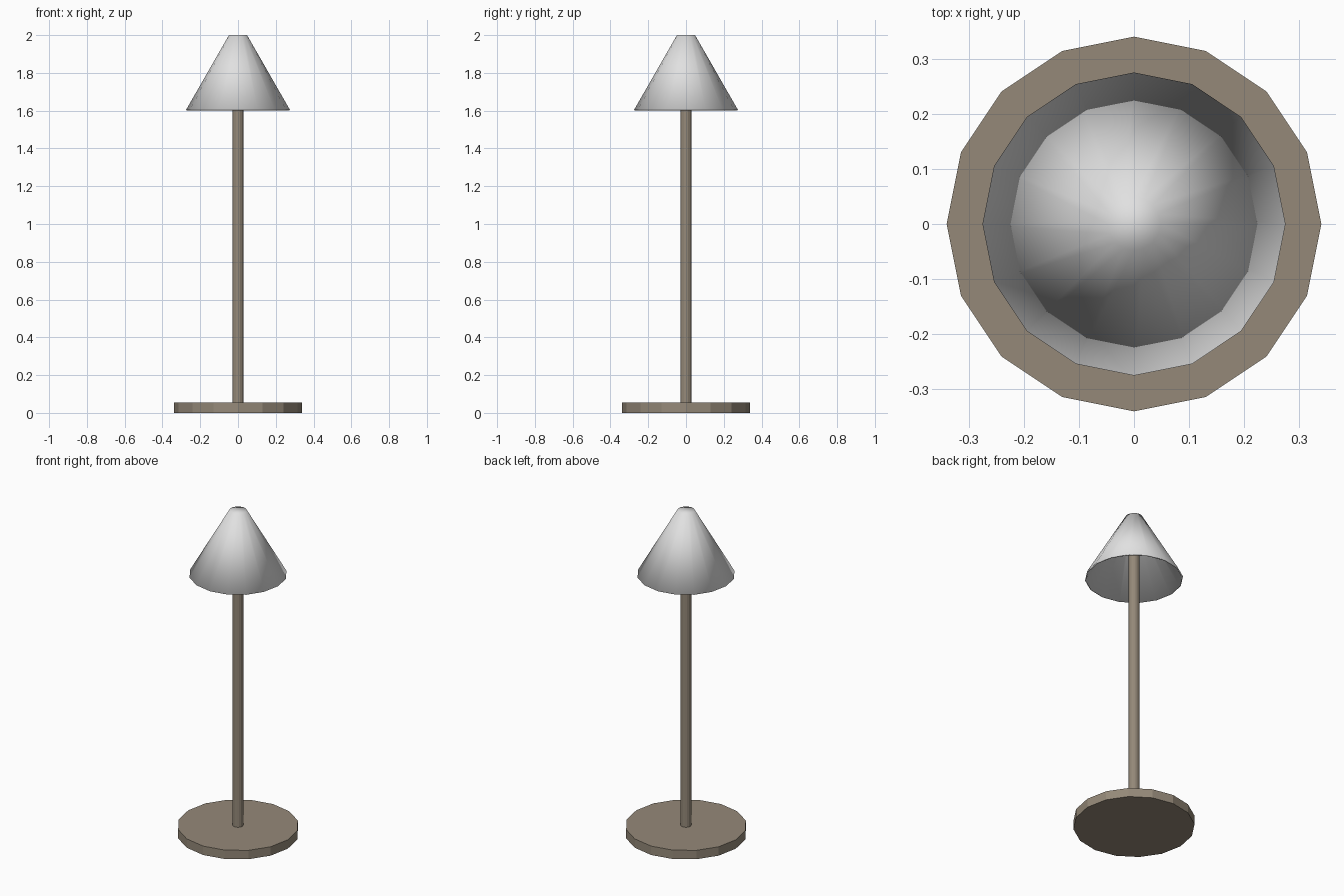
import bpy
import bmesh
import math

SIDES = 16


def make_material(name, rgb):
    mat = bpy.data.materials.new(name)
    mat.use_nodes = True
    colour = (*rgb, 1.0)
    mat.diffuse_color = colour
    mat.node_tree.nodes["Principled BSDF"].inputs["Base Color"].default_value = colour
    return mat


def frustum(name, mat, r_low, r_high, z_low, z_high, open_bottom=False):
    """Upright cone section with a corner on each axis."""
    bm = bmesh.new()
    rings = [
        [bm.verts.new((r * math.cos(math.tau * i / SIDES),
                       r * math.sin(math.tau * i / SIDES), z))
         for i in range(SIDES)]
        for r, z in ((r_low, z_low), (r_high, z_high))
    ]
    low, high = rings
    for i in range(SIDES):
        j = (i + 1) % SIDES
        bm.faces.new((low[i], low[j], high[j], high[i]))
    bm.faces.new(high)
    if not open_bottom:
        bm.faces.new(low[::-1])
    mesh = bpy.data.meshes.new(name)
    bm.to_mesh(mesh)
    bm.free()
    mesh.materials.append(mat)
    obj = bpy.data.objects.new(name, mesh)
    bpy.context.collection.objects.link(obj)
    return obj


cube = bpy.data.objects.get("Cube")
if cube:
    bpy.data.objects.remove(cube, do_unlink=True)

bronze = make_material("warm grey metal", (0.30, 0.25, 0.19))
white = make_material("white shade", (0.75, 0.75, 0.75))

# Faceted foot and pole
frustum("base", bronze, 0.34, 0.34, 0.0, 0.055)
frustum("pole", bronze, 0.03, 0.03, 0.05, 1.93)

# Hollow shade, open below, with a thin wall
shade = frustum("lamp_shade", white, 0.275, 0.048, 1.604, 2.0, open_bottom=True)
shade.data.polygons.foreach_set("use_smooth", [True] * len(shade.data.polygons))
wall = shade.modifiers.new("wall", 'SOLIDIFY')
wall.thickness = 0.008
wall.offset = -1.0
